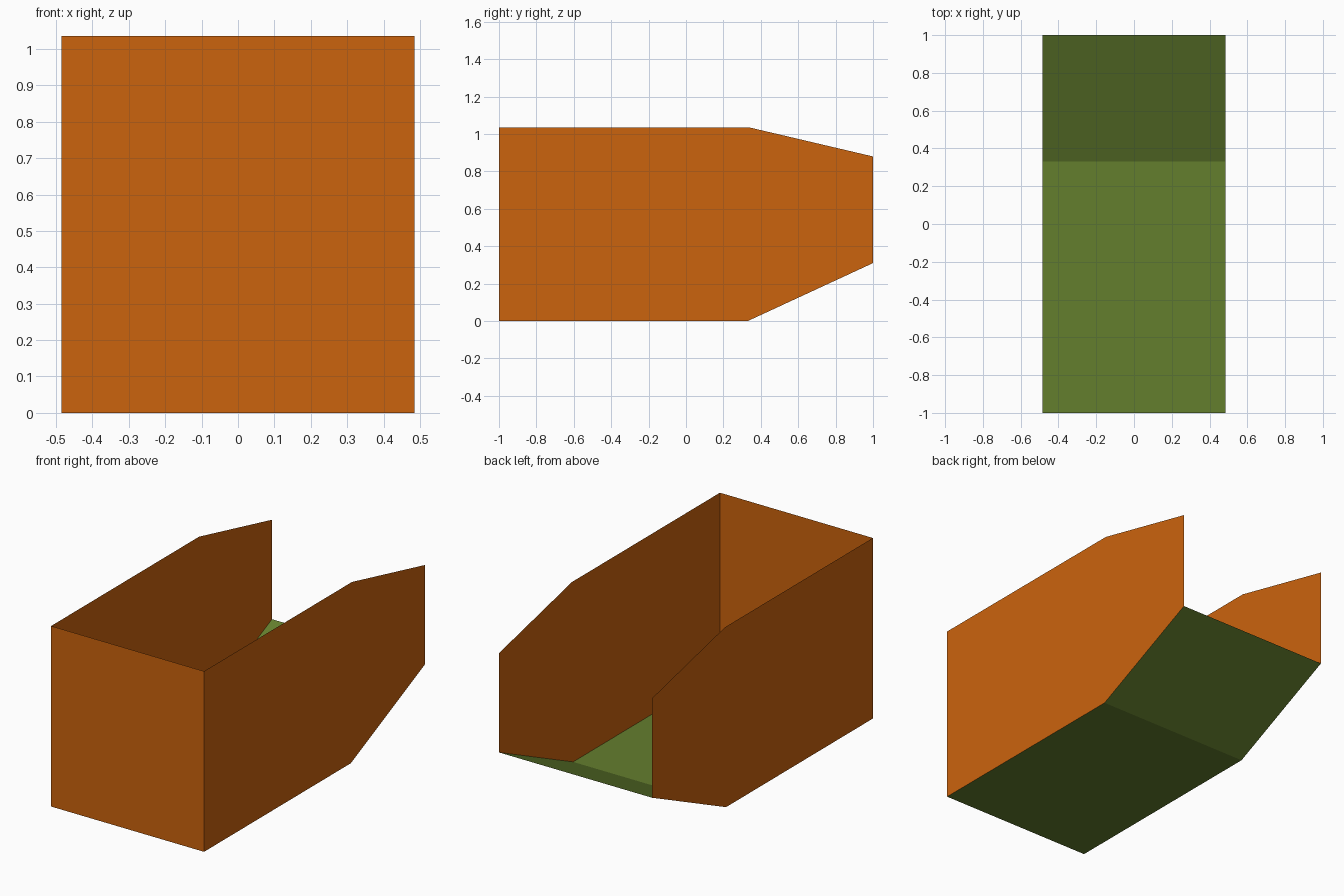
import bpy
import bmesh

old = bpy.data.objects.get("Cube")
if old:
    bpy.data.objects.remove(old, do_unlink=True)

HALF_WIDTH = 0.485
HEIGHT = 1.035
FRONT, BEND, BACK = -1.0, 0.33, 1.0
LIP_LOW, LIP_HIGH = 0.31, 0.88


def make_material(name, rgb):
    mat = bpy.data.materials.new(name)
    mat.use_nodes = True
    color = (*rgb, 1.0)
    mat.diffuse_color = color
    mat.node_tree.nodes["Principled BSDF"].inputs["Base Color"].default_value = color
    return mat


def make_object(name, bm, mat):
    mesh = bpy.data.meshes.new(name)
    bm.to_mesh(mesh)
    bm.free()
    mesh.materials.append(mat)
    obj = bpy.data.objects.new(name, mesh)
    bpy.context.collection.objects.link(obj)
    return obj


def side_panel(name, x, mat):
    """Flat panel cut to the side outline, facing away from the centre."""
    outline = [(FRONT, 0), (BEND, 0), (BACK, LIP_LOW),
               (BACK, LIP_HIGH), (BEND + 0.01, HEIGHT), (FRONT, HEIGHT)]
    if x < 0:
        outline.reverse()
    bm = bmesh.new()
    bm.faces.new([bm.verts.new((x, y, z)) for y, z in outline])
    return make_object(name, bm, mat)


def cross_sheet(name, path, mat):
    """Sheet spanning the full width along a (y, z) path."""
    bm = bmesh.new()
    rows = [[bm.verts.new((x, y, z)) for x in (-HALF_WIDTH, HALF_WIDTH)]
            for y, z in path]
    for a, b in zip(rows, rows[1:]):
        bm.faces.new((a[0], a[1], b[1], b[0]))
    return make_object(name, bm, mat)


orange = make_material("orange", (0.60, 0.125, 0.004))
green = make_material("olive green", (0.127, 0.21, 0.027))

# Side walls
side_panel("left_wall", HALF_WIDTH, orange)
side_panel("right_wall", -HALF_WIDTH, orange)

# Front wall
cross_sheet("front_wall", [(FRONT, 0), (FRONT, HEIGHT)], orange)

# Floor with the ramp rising to the open back
cross_sheet("floor", [(FRONT, 0), (BEND, 0), (BACK, LIP_LOW)], green)
